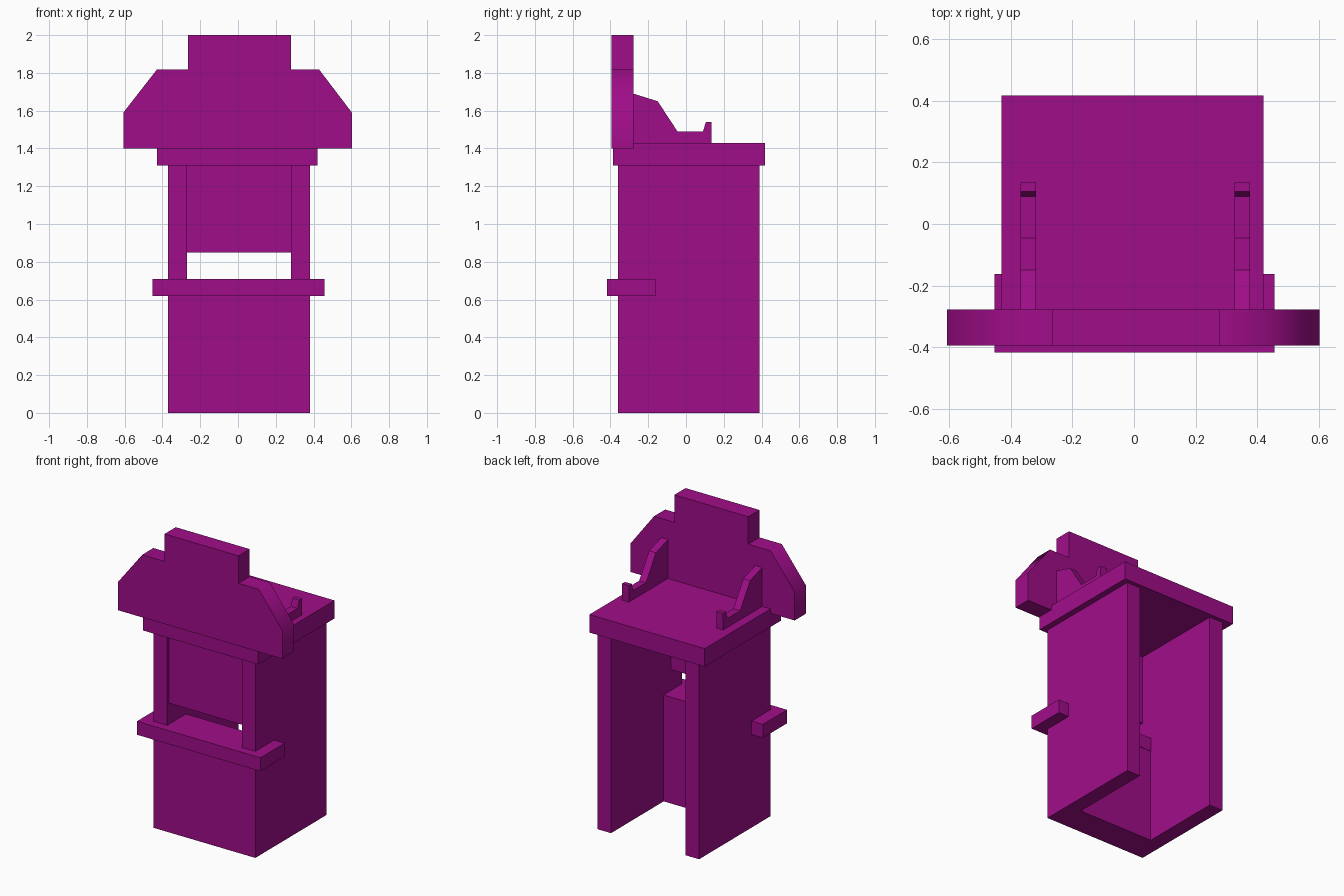
import bpy, bmesh, math
from mathutils import Vector

if "Cube" in bpy.data.objects:
    bpy.data.objects.remove(bpy.data.objects["Cube"])

mat = bpy.data.materials.new("magenta")
mat.diffuse_color = (0.35, 0.004, 0.25, 1)
mat.use_nodes = True
mat.node_tree.nodes["Principled BSDF"].inputs["Base Color"].default_value = mat.diffuse_color


def prism(name, points, axis, lo, hi):
    """Extrude a 2D profile along x (points are y,z) or y (points are x,z)."""
    bm = bmesh.new()
    place = (lambda a, b: (lo, a, b)) if axis == "x" else (lambda a, b: (a, lo, b))
    face = bm.faces.new([bm.verts.new(place(a, b)) for a, b in points])
    ext = bmesh.ops.extrude_face_region(bm, geom=[face])
    move = Vector((hi - lo, 0, 0)) if axis == "x" else Vector((0, hi - lo, 0))
    bmesh.ops.translate(bm, vec=move,
                        verts=[g for g in ext["geom"] if isinstance(g, bmesh.types.BMVert)])
    bmesh.ops.recalc_face_normals(bm, faces=bm.faces)
    mesh = bpy.data.meshes.new(name)
    bm.to_mesh(mesh)
    bm.free()
    mesh.materials.append(mat)
    obj = bpy.data.objects.new(name, mesh)
    bpy.context.collection.objects.link(obj)
    return obj


def box(name, x, y, z):
    profile = [(y[0], z[0]), (y[1], z[0]), (y[1], z[1]), (y[0], z[1])]
    return prism(name, profile, "x", *x)


def activate(obj):
    bpy.ops.object.select_all(action="DESELECT")
    obj.select_set(True)
    bpy.context.view_layer.objects.active = obj


# Booth body: hollow, open at the back, with a window above the front panel
body = box("booth_body", (-0.37, 0.38), (-0.36, 0.39), (0, 1.31))
cutter = prism("body_cutter", [(-0.165, -0.1), (0.5, -0.1), (0.5, 1.4),
                               (-0.5, 1.4), (-0.5, 0.70), (-0.165, 0.70)],
               "x", -0.27, 0.28)
cutter.hide_render = True
mod = body.modifiers.new("hollow", "BOOLEAN")
mod.operation = "DIFFERENCE"
mod.solver = "EXACT"
mod.object = cutter
activate(body)
bpy.ops.object.modifier_apply(modifier=mod.name)
bpy.data.objects.remove(cutter)

# Upper panel hanging inside the window, and the serving shelf below it
box("window_panel", (-0.27, 0.28), (-0.34, -0.24), (0.85, 1.31))
box("serving_shelf", (-0.453, 0.457), (-0.417, -0.162), (0.62, 0.71))

# Roof slab
box("roof_slab", (-0.43, 0.42), (-0.387, 0.417), (1.31, 1.43))

# Stepped sign board on the front of the roof
sign = prism("sign_board", [(-0.607, 1.40), (0.603, 1.40), (0.603, 1.59), (0.43, 1.817),
                            (0.28, 1.817), (0.28, 2.0), (-0.265, 2.0), (-0.265, 1.817),
                            (-0.43, 1.817), (-0.607, 1.59)], "y", -0.395, -0.277)
activate(sign)
bpy.ops.object.shade_smooth_by_angle(angle=math.radians(60))

# Two braces holding the sign from behind
brace = [(-0.285, 1.42), (0.135, 1.42), (0.135, 1.54), (0.105, 1.54), (0.09, 1.49),
         (-0.045, 1.49), (-0.15, 1.65), (-0.285, 1.692)]
for side, x0 in (("left", -0.368), ("right", 0.327)):
    prism(side + "_sign_brace", brace, "x", x0, x0 + 0.05)
